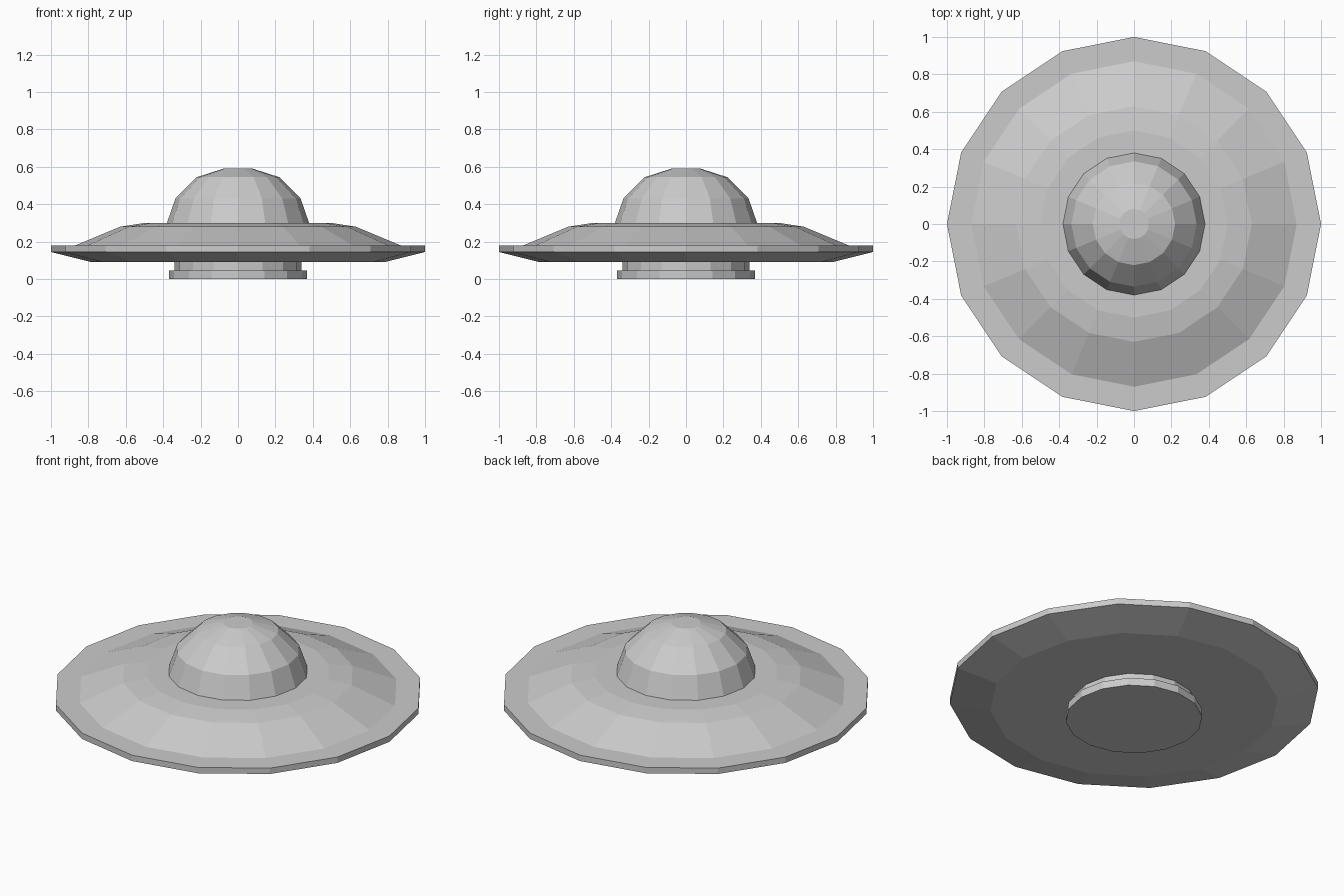
import bpy
import bmesh
from math import cos, sin, tau

SIDES = 16

cube = bpy.data.objects.get("Cube")
if cube:
    bpy.data.objects.remove(cube, do_unlink=True)

grey = bpy.data.materials.new("plain grey")
grey.use_nodes = True
colour = (0.6, 0.6, 0.6, 1)
grey.diffuse_color = colour
grey.node_tree.nodes["Principled BSDF"].inputs["Base Color"].default_value = colour


def lathe(name, profile, cap_bottom=True, cap_top=True):
    """Turn (radius, height) points, listed bottom to top, into a faceted solid."""
    bm = bmesh.new()
    rings = [[bm.verts.new((r * cos(tau * i / SIDES), r * sin(tau * i / SIDES), z))
              for i in range(SIDES)] for r, z in profile]
    for low, high in zip(rings, rings[1:]):
        for i in range(SIDES):
            j = (i + 1) % SIDES
            bm.faces.new((low[i], low[j], high[j], high[i]))
    if cap_bottom:
        bm.faces.new(rings[0][::-1])
    if cap_top:
        bm.faces.new(rings[-1])
    mesh = bpy.data.meshes.new(name)
    bm.to_mesh(mesh)
    bm.free()
    mesh.materials.append(grey)
    obj = bpy.data.objects.new(name, mesh)
    bpy.context.collection.objects.link(obj)
    return obj


# Stepped base under the saucer
lathe("base_foot", [(0.37, 0), (0.37, 0.045), (0.34, 0.045)], cap_top=False)
lathe("base_neck", [(0.34, 0.045), (0.34, 0.09)], False, False)

# Saucer: sloped underside, upright rim, flat ledge and sloped upper hull
lathe("saucer_hull", [(0.34, 0.09), (0.78, 0.09), (1, 0.145), (1, 0.18),
                      (0.87, 0.18), (0.63, 0.28), (0.5, 0.3), (0.38, 0.3)], False, False)

# Cabin dome with a small flat top
lathe("cabin_dome", [(0.38, 0.3), (0.335, 0.43), (0.22, 0.545), (0.08, 0.59)], False)
